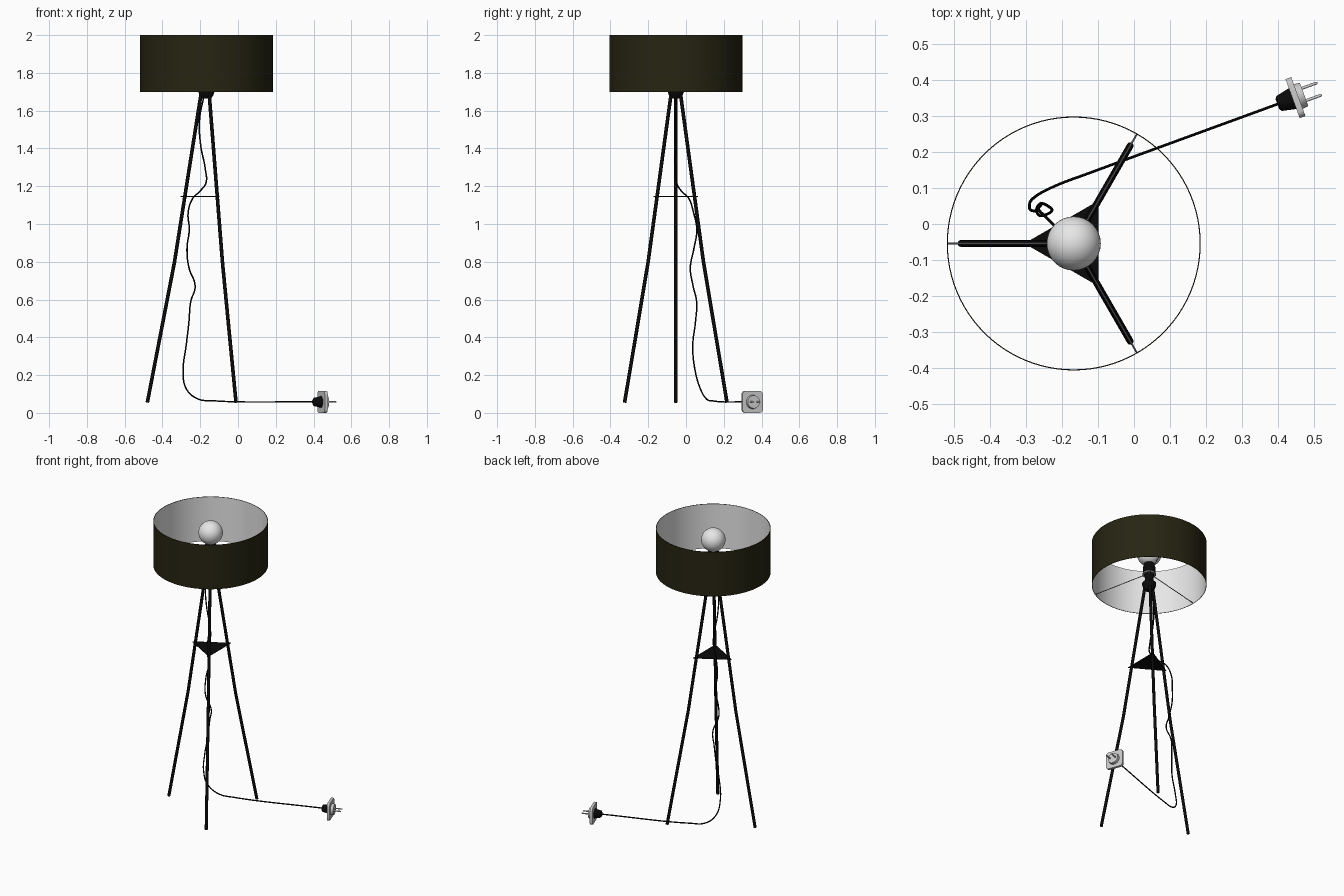
import bpy, bmesh, math
from mathutils import Vector, Matrix

if "Cube" in bpy.data.objects:
    bpy.data.objects.remove(bpy.data.objects["Cube"])

CX, CY = -0.167, -0.054          # lamp axis
SPOKES = [math.radians(a) for a in (180, 60, -60)]


def material(name, rgb):
    m = bpy.data.materials.new(name)
    m.diffuse_color = (*rgb, 1)
    m.use_nodes = True
    m.node_tree.nodes["Principled BSDF"].inputs["Base Color"].default_value = m.diffuse_color
    return m


OLIVE = material("dark olive fabric", (0.02, 0.018, 0.006))
WHITE = material("white", (0.8, 0.8, 0.8))
BLACK = material("black", (0.003, 0.003, 0.003))
METAL = material("grey metal", (0.25, 0.25, 0.25))
PLUG = material("light grey plastic", (0.6, 0.6, 0.6))


def finish(ob, *mats, angle=35):
    for m in mats:
        ob.data.materials.append(m)
    bpy.ops.object.select_all(action='DESELECT')
    ob.select_set(True)
    bpy.context.view_layer.objects.active = ob
    bpy.ops.object.shade_smooth_by_angle(angle=math.radians(angle))
    return ob


def from_bmesh(name, bm, *mats):
    bmesh.ops.recalc_face_normals(bm, faces=bm.faces)
    me = bpy.data.meshes.new(name)
    bm.to_mesh(me)
    bm.free()
    ob = bpy.data.objects.new(name, me)
    bpy.context.collection.objects.link(ob)
    return finish(ob, *mats)


def lathe(name, profile, mat, matrix, seg=32):
    """Spin (radius, height) points round z, cap both ends."""
    bm = bmesh.new()
    rings = [[bm.verts.new((r * math.cos(2 * math.pi * i / seg),
                            r * math.sin(2 * math.pi * i / seg), z))
              for i in range(seg)] for r, z in profile]
    for a, b in zip(rings, rings[1:]):
        for i in range(seg):
            j = (i + 1) % seg
            bm.faces.new((a[i], a[j], b[j], b[i]))
    bm.faces.new(rings[0])
    bm.faces.new(rings[-1])
    bm.transform(matrix)
    return from_bmesh(name, bm, mat)


def tube(name, points, radius, mat, smooth=False, res=4):
    cu = bpy.data.curves.new(name, 'CURVE')
    cu.dimensions = '3D'
    cu.bevel_depth, cu.bevel_resolution = radius, res
    cu.use_fill_caps = True
    cu.resolution_u = 8
    sp = cu.splines.new('BEZIER' if smooth else 'POLY')
    if smooth:
        sp.bezier_points.add(len(points) - 1)
        for bp, p in zip(sp.bezier_points, points):
            bp.co = p
            bp.handle_left_type = bp.handle_right_type = 'AUTO'
    else:
        sp.points.add(len(points) - 1)
        for pt, p in zip(sp.points, points):
            pt.co = (*p, 1)
    ob = bpy.data.objects.new(name, cu)
    bpy.context.collection.objects.link(ob)
    bpy.ops.object.select_all(action='DESELECT')
    ob.select_set(True)
    bpy.context.view_layer.objects.active = ob
    bpy.ops.object.convert(target='MESH')
    return finish(bpy.context.view_layer.objects.active, mat)


def polar(r, a, z):
    return Vector((CX + r * math.cos(a), CY + r * math.sin(a), z))


AXIS = Matrix.Translation((CX, CY, 0))

# Drum shade: thin open shell, olive outside, white inside
bm = bmesh.new()
SEG = 96
section = [(0.352, 1.70), (0.352, 2.0), (0.349, 2.0), (0.349, 1.70)]
rings = [[bm.verts.new(polar(r, 2 * math.pi * i / SEG, z)) for i in range(SEG)]
         for r, z in section]
for k in range(4):
    a, b = rings[k], rings[(k + 1) % 4]
    for i in range(SEG):
        j = (i + 1) % SEG
        f = bm.faces.new((a[i], a[j], b[j], b[i]))
        f.material_index = 1 if k == 2 else 0
from_bmesh("lamp_shade", bm, OLIVE, WHITE)

# Bulb
bm = bmesh.new()
bmesh.ops.create_uvsphere(bm, u_segments=32, v_segments=20, radius=0.075,
                          matrix=Matrix.Translation((CX, CY, 1.92)))
from_bmesh("bulb", bm, WHITE)

# Hub where the legs meet, and the bulb socket above it
lathe("leg_hub", [(0.025, 1.665), (0.036, 1.68), (0.043, 1.70), (0.043, 1.715),
                  (0.026, 1.725), (0.026, 1.77)], BLACK, AXIS)
lathe("bulb_socket", [(0.026, 1.765), (0.038, 1.785), (0.038, 1.825),
                      (0.03, 1.855)], BLACK, AXIS)
lathe("shade_collar", [(0.042, 1.773), (0.042, 1.781)], METAL, AXIS)

# Three bent legs and three wires carrying the shade
for n, a in enumerate(SPOKES, 1):
    tube(f"leg_{n}", [polar(0.027, a, 1.70), polar(0.169, a, 0.80),
                      polar(0.313, a, 0.055)], 0.0095, BLACK)
    tube(f"shade_wire_{n}", [polar(0.035, a, 1.777), polar(0.350, a, 1.705)],
         0.0025, METAL, res=2)

# Triangular shelf between the legs
bm = bmesh.new()
low = [bm.verts.new(polar(0.137, a, 1.143)) for a in SPOKES]
face = bm.faces.new(low)
top = bmesh.ops.extrude_face_region(bm, geom=[face])["geom"]
bmesh.ops.translate(bm, vec=(0, 0, 0.004),
                    verts=[v for v in top if isinstance(v, bmesh.types.BMVert)])
from_bmesh("triangle_shelf", bm, BLACK)

# Plug frame: local z is the plug axis, local x is level, local y is up
yaw = math.radians(20)
d = Vector((math.cos(yaw), math.sin(yaw), 0))
side = Vector((-math.sin(yaw), math.cos(yaw), 0))
up = Vector((0, 0, 1))
C = Vector((0.449, 0.351, 0.058))
FRAME = Matrix.Translation(C) @ Matrix((side, up, d)).transposed().to_4x4()

# Power cord, hanging loosely and then running to the plug
cord = [(-0.18, -0.054, 1.68), (-0.204, -0.055, 1.55), (-0.198, -0.055, 1.42),
        (-0.173, -0.055, 1.29), (-0.169, -0.05, 1.22), (-0.20, -0.025, 1.175),
        (-0.24, 0.015, 1.135), (-0.264, 0.04, 1.06), (-0.258, 0.057, 0.97),
        (-0.27, 0.042, 0.87), (-0.26, 0.023, 0.77), (-0.227, 0.038, 0.67),
        (-0.25, 0.056, 0.59), (-0.26, 0.05, 0.48), (-0.274, 0.036, 0.36),
        (-0.29, 0.047, 0.23), (-0.275, 0.075, 0.13), (-0.215, 0.107, 0.075),
        (-0.13, 0.139, 0.064), C - d * 0.045]
tube("power_cord", cord, 0.004, BLACK, smooth=True, res=2)

# Plug: black grip, rounded square flange, round face, two pins
lathe("plug_grip", [(0.014, -0.055), (0.022, -0.05), (0.031, -0.008)],
      BLACK, FRAME)
bm = bmesh.new()
h, r = 0.0575, 0.018
outline = []
for q in range(4):
    for s in range(6):
        t = math.radians(90 * q + 18 * s)
        cx = (h - r) * (1 if q in (0, 3) else -1)
        cy = (h - r) * (1 if q in (0, 1) else -1)
        outline.append(bm.verts.new((cx + r * math.cos(t), cy + r * math.sin(t), -0.01)))
face = bm.faces.new(outline)
geo = bmesh.ops.extrude_face_region(bm, geom=[face])["geom"]
bmesh.ops.translate(bm, vec=(0, 0, 0.017),
                    verts=[v for v in geo if isinstance(v, bmesh.types.BMVert)])
bm.transform(FRAME)
from_bmesh("plug_flange", bm, PLUG)
lathe("plug_face", [(0.037, 0.005), (0.034, 0.024)], PLUG, FRAME)
for n, s in enumerate((-1, 1), 1):
    lathe(f"plug_pin_{n}", [(0.004, 0.02), (0.004, 0.066), (0.0025, 0.07)], PLUG,
          FRAME @ Matrix.Translation((0.018 * s, 0, 0)), seg=12)
